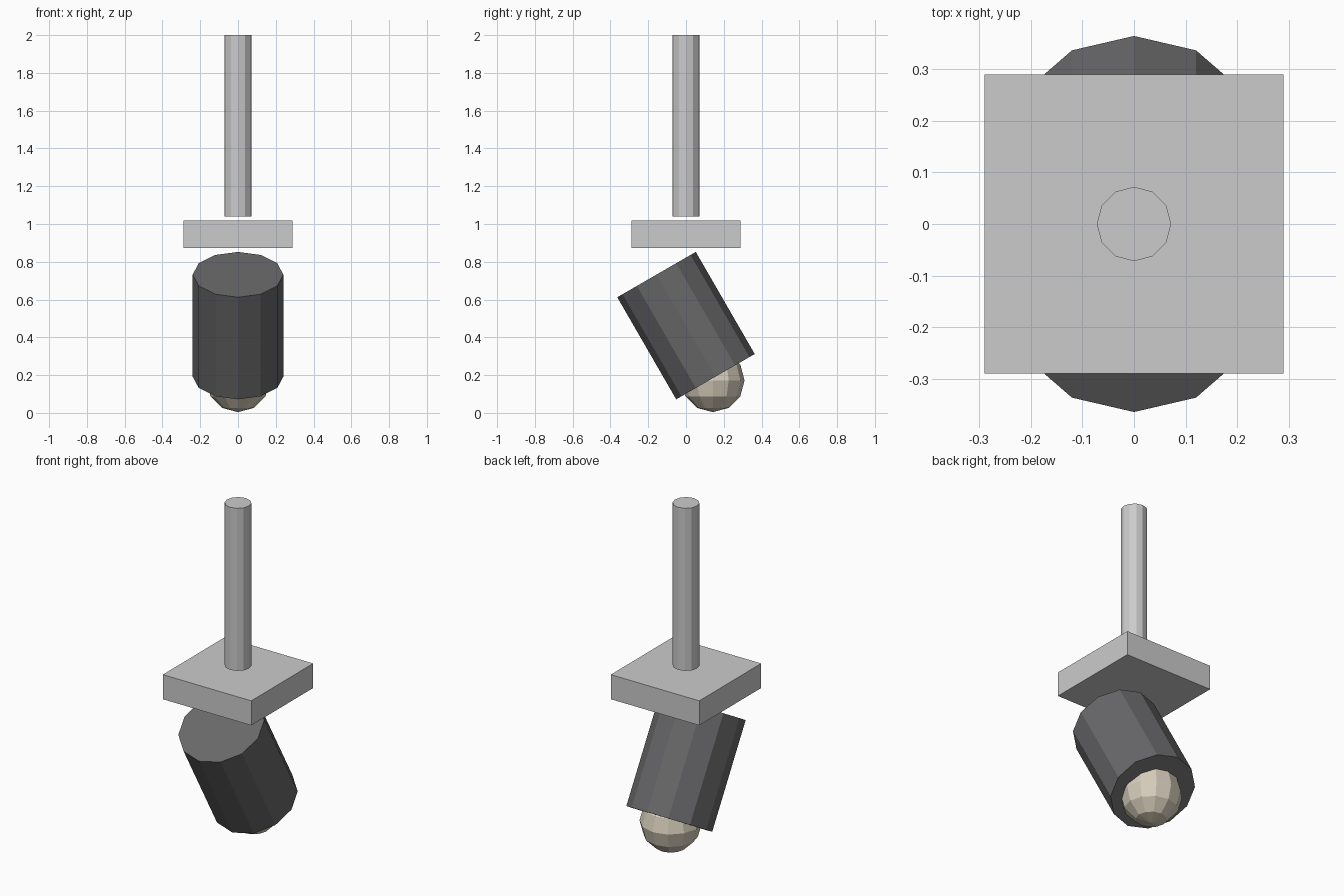
import bpy
from math import radians

if "Cube" in bpy.data.objects:
    bpy.data.objects.remove(bpy.data.objects["Cube"])


def paint(obj, name, color):
    mat = bpy.data.materials.new(name)
    mat.diffuse_color = (*color, 1)
    mat.use_nodes = True
    mat.node_tree.nodes["Principled BSDF"].inputs["Base Color"].default_value = mat.diffuse_color
    obj.data.materials.append(mat)


def cylinder(name, radius, depth, location, tilt=0):
    bpy.ops.mesh.primitive_cylinder_add(
        vertices=12, radius=radius, depth=depth,
        location=location, rotation=(radians(tilt), 0, 0))
    obj = bpy.context.object
    obj.name = name
    return obj


# Hanging rod
cylinder("rod", 0.072, 0.96, (0, 0, 1.52))

# Square mounting plate
bpy.ops.mesh.primitive_cube_add(size=1, location=(0, 0, 0.945))
plate = bpy.context.object
plate.name = "mounting_plate"
plate.scale = (0.578, 0.578, 0.145)

# Tilted lamp housing
housing = cylinder("lamp_housing", 0.24, 0.624, (0, 0, 0.462), 30)
paint(housing, "dark_grey", (0.14, 0.14, 0.145))

# Bulb poking out of the lower end
bpy.ops.mesh.primitive_uv_sphere_add(
    segments=12, ring_count=6, radius=0.168, location=(0, 0.142, 0.172))
bulb = bpy.context.object
bulb.name = "bulb"
paint(bulb, "warm_white", (0.68, 0.62, 0.5))
